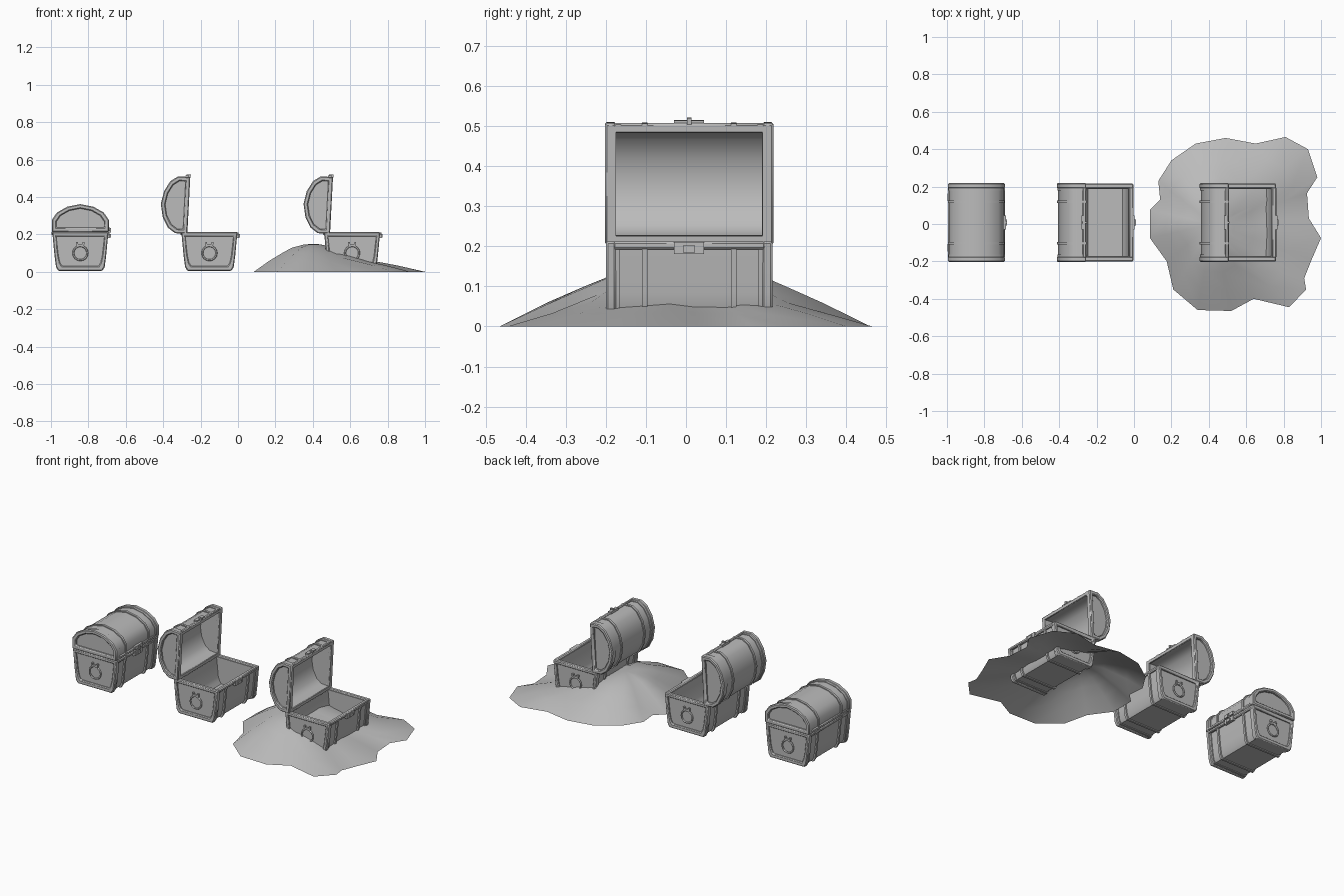
import bpy, bmesh, math
from mathutils import Matrix, Vector

if "Cube" in bpy.data.objects:
    bpy.data.objects.remove(bpy.data.objects["Cube"])

grey = bpy.data.materials.new("plain grey")
grey.use_nodes = True
COLOUR = (0.5, 0.5, 0.5, 1)
grey.diffuse_color = COLOUR
grey.node_tree.nodes["Principled BSDF"].inputs["Base Color"].default_value = COLOUR


def finish(bm, name, angle=35):
    """Turn a bmesh into a smooth-by-angle mesh."""
    bmesh.ops.recalc_face_normals(bm, faces=bm.faces)
    for f in bm.faces:
        f.smooth = True
    me = bpy.data.meshes.new(name)
    bm.to_mesh(me)
    bm.free()
    me.set_sharp_from_angle(angle=math.radians(angle))
    me.materials.append(grey)
    return me


def ring(name, outer, inner, y0, y1, closed=True):
    """Extrude the strip between two xz outlines along y."""
    bm = bmesh.new()
    rows = [[bm.verts.new((x, y, z)) for x, z in pts]
            for pts, y in ((outer, y0), (outer, y1), (inner, y1), (inner, y0))]
    n = len(outer)
    for a, b in zip(rows, rows[1:] + rows[:1]):
        for i in range(n if closed else n - 1):
            j = (i + 1) % n
            bm.faces.new((a[i], a[j], b[j], b[i]))
    if not closed:
        for i in (0, n - 1):
            bm.faces.new([r[i] for r in rows])
    return finish(bm, name)


def solid(name, pts, y0, y1):
    """Extrude a filled xz outline along y."""
    bm = bmesh.new()
    face = bm.faces.new([bm.verts.new((x, y0, z)) for x, z in pts])
    new = bmesh.ops.extrude_face_region(bm, geom=[face])["geom"]
    verts = [v for v in new if isinstance(v, bmesh.types.BMVert)]
    bmesh.ops.translate(bm, verts=verts, vec=(0, y1 - y0, 0))
    return finish(bm, name)


def box(name, centre, size):
    bm = bmesh.new()
    bmesh.ops.create_cube(bm, size=1)
    bmesh.ops.scale(bm, verts=bm.verts, vec=size)
    bmesh.ops.translate(bm, verts=bm.verts, vec=centre)
    return finish(bm, name)


def torus(name, centre, major, minor, n=16, m=6):
    bm = bmesh.new()
    grid = []
    for i in range(n):
        a = 2 * math.pi * i / n
        loop = []
        for j in range(m):
            b = 2 * math.pi * j / m
            r = major + minor * math.cos(b)
            p = Vector((r * math.cos(a), minor * math.sin(b), r * math.sin(a)))
            loop.append(bm.verts.new(p + Vector(centre)))
        grid.append(loop)
    for i in range(n):
        for j in range(m):
            a, b, k = grid[i], grid[(i + 1) % n], (j + 1) % m
            bm.faces.new((a[j], b[j], b[k], a[k]))
    return finish(bm, name, 70)


def arch(inset, base=0.212):
    """Domed lid outline, shrunk by an inset."""
    half = [(0.152, 0.278), (0.125, 0.317), (0.07, 0.348)]
    k = 1 - inset / 0.152
    pts = [(0.152 * k, base)]
    pts += [(x * k, 0.212 + (z - 0.212) * k) for x, z in half]
    return pts + [(0, 0.212 + 0.15 * k)] + [(-x, z) for x, z in reversed(pts)]


def tub(inset, low, top=0.212):
    """Tapered body outline from rim to bottom and back up."""
    pts = [(0.150 - inset, top), (0.138 - inset, 0.085),
           (0.130 - inset, low + 0.02), (0.118 - inset, low)]
    return pts + [(-x, z) for x, z in reversed(pts)]


# Body: walls, bowl-like inside, end frames, straps, rim, rings and latch
body = [ring("body_walls", tub(0.01, 0.012, 0.205), tub(0.026, 0.045, 0.205),
             -0.19, 0.19, False)]
for s, side in ((-1, "front"), (1, "back")):
    body += [
        solid(side + "_end_panel", tub(0.012, 0.014, 0.205), s * 0.178, s * 0.196),
        ring(side + "_end_frame", tub(0, 0.005), tub(0.021, 0.03, 0.19),
             s * 0.182, s * 0.208),
        ring(side + "_body_strap", tub(0.002, 0.006, 0.2), tub(0.012, 0.016, 0.2),
             s * 0.104, s * 0.118, False),
        ring(side + "_corner_strap", tub(0.004, 0.008, 0.2), tub(0.012, 0.016, 0.2),
             s * 0.172, s * 0.184, False),
        torus(side + "_ring_handle", (0, s * 0.201, 0.1), 0.038, 0.005),
        box(side + "_handle_mount", (0, s * 0.2, 0.142), (0.04, 0.012, 0.012)),
    ]
    for t in (-1, 1):
        body.append(box(side + "_handle_stud", (t * 0.017, s * 0.2, 0.152),
                        (0.01, 0.016, 0.012)))
    body.append(box(side + "_hinge", (-0.148, s * 0.135, 0.206), (0.014, 0.04, 0.016)))
for s, side in ((-1, "hinge"), (1, "latch")):
    body.append(box(side + "_side_rim", (s * 0.139, 0, 0.202), (0.024, 0.38, 0.02)))
body += [box("latch_plate", (0.15, 0, 0.196), (0.014, 0.075, 0.03)),
         box("latch_hook", (0.158, 0, 0.193), (0.01, 0.03, 0.018))]

# Lid: domed shell, end caps, frames, straps, rim and clasp
lid = [ring("lid_shell", arch(0.007), arch(0.022), -0.19, 0.19, False)]
for s, side in ((-1, "front"), (1, "back")):
    lid += [
        solid(side + "_lid_panel", arch(0.012), s * 0.183, s * 0.196),
        ring(side + "_lid_frame", arch(0), arch(0.024, 0.236), s * 0.182, s * 0.21),
        ring(side + "_lid_strap", arch(0.001), arch(0.01), s * 0.104, s * 0.118, False),
        ring(side + "_lid_edge_strap", arch(0.003), arch(0.01), s * 0.17, s * 0.184, False),
    ]
for s, side in ((-1, "hinge"), (1, "latch")):
    lid.append(box(side + "_lid_rim", (s * 0.14, 0, 0.222), (0.024, 0.38, 0.02)))
lid += [box("lid_clasp", (0.152, 0, 0.228), (0.014, 0.075, 0.02)),
        box("lid_clasp_pin", (0.157, 0, 0.222), (0.016, 0.012, 0.024))]


def place(meshes, prefix, matrix):
    for me in meshes:
        ob = bpy.data.objects.new(prefix + "_" + me.name, me)
        bpy.context.collection.objects.link(ob)
        ob.matrix_world = matrix
        if "frame" in me.name or "rim" in me.name:
            mod = ob.modifiers.new("softened_edges", "BEVEL")
            mod.width = 0.005
            mod.segments = 1
            mod.limit_method = "ANGLE"
            mod.angle_limit = math.radians(50)


# Lid swung back over its rear corner
swing = (Matrix.Translation((-0.118, 0, 0.203))
         @ Matrix.Rotation(math.radians(-87), 4, "Y")
         @ Matrix.Translation((0.152, 0, -0.212)))
for name, x, is_open in (("closed_chest", -0.843, False),
                         ("open_chest", -0.153, True),
                         ("buried_chest", 0.61, True)):
    base = Matrix.Translation((x, 0.008, 0))
    place(body, name, base)
    place(lid, name, base @ swing if is_open else base)

# Sand mound: uneven outline drawn in over rings, lower on the latch side
outline = [(.085, .075), (.14, .13), (.13, .23), (.2, .34), (.33, .43), (.49, .46),
           (.65, .43), (.81, .465), (.93, .4), (.98, .25), (.925, .165), (.935, .03),
           (1, -.075), (.95, -.19), (.91, -.29), (.92, -.35), (.83, -.445), (.64, -.4),
           (.52, -.465), (.34, -.46), (.21, -.35), (.175, -.2), (.085, -.075)]
bm = bmesh.new()
cx = 0.42
loops = []
for t, h in ((1, 0), (0.75, 0.06), (0.55, 0.1), (0.4, 0.128), (0.2, 0.146)):
    loop = []
    for x, y in outline:
        px = cx + (x - cx) * t
        drop = 1 - 0.45 * min(max((px - 0.45) / 0.2, 0), 1)
        loop.append(bm.verts.new((px, y * t, h * drop)))
    loops.append(loop)
n = len(outline)
for a, b in zip(loops, loops[1:]):
    for i in range(n):
        j = (i + 1) % n
        bm.faces.new((a[i], b[i], b[j], a[j]))
top = bm.verts.new((cx, 0, 0.15))
for i in range(n):
    bm.faces.new((loops[-1][i], top, loops[-1][(i + 1) % n]))
bmesh.ops.recalc_face_normals(bm, faces=bm.faces)
place([finish(bm, "sand_mound")], "buried_chest", Matrix())
